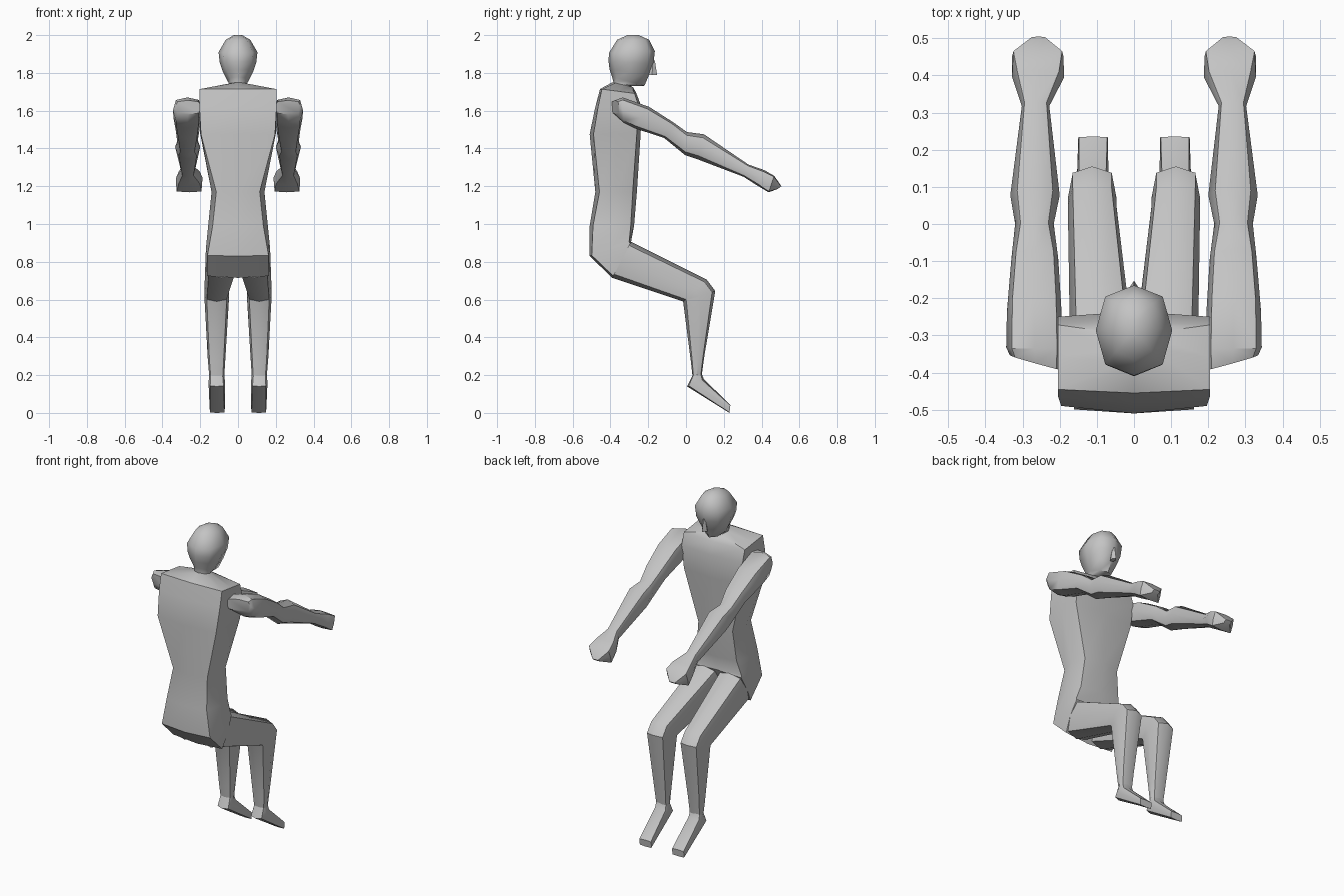
import bpy, bmesh, math

cube = bpy.data.objects.get("Cube")
if cube:
    bpy.data.objects.remove(cube, do_unlink=True)

grey = bpy.data.materials.new("plain grey")
grey.use_nodes = True
grey.diffuse_color = (0.55, 0.55, 0.55, 1)
grey.node_tree.nodes["Principled BSDF"].inputs["Base Color"].default_value = (0.55, 0.55, 0.55, 1)


def loft(name, rings, mirror=False, skew=0.0, angle=40):
    """Skin eight-sided rings: (y, z) of one edge, (y, z) of the opposite edge,
    x range, and how far the diagonal corners reach out (x, along)."""
    bm = bmesh.new()
    loops = []
    for i, (a, b, (x0, x1), (cx, cy)) in enumerate(rings):
        pts = [(1, 0), (cx, cy), (0, 1), (-cx, cy), (-1, 0), (-cx, -cy), (0, -1), (cx, -cy)]
        loop = []
        for u, v in pts:
            x = (x0 + x1) / 2 + u * (x1 - x0) / 2
            y = (a[0] + b[0]) / 2 + v * (a[0] - b[0]) / 2
            z = (a[1] + b[1]) / 2 + v * (a[1] - b[1]) / 2
            if i == 0:
                y += skew * (x - x0)
            loop.append(bm.verts.new((x, y, z)))
        loops.append(loop)
    for p, q in zip(loops, loops[1:]):
        for k in range(8):
            n = (k + 1) % 8
            bm.faces.new((p[k], p[n], q[n], q[k]))
    bm.faces.new(loops[0])
    bm.faces.new(loops[-1])
    bmesh.ops.remove_doubles(bm, verts=bm.verts, dist=0.0005)
    bmesh.ops.recalc_face_normals(bm, faces=bm.faces)
    mesh = bpy.data.meshes.new(name)
    bm.to_mesh(mesh)
    bm.free()
    mesh.materials.append(grey)
    obj = bpy.data.objects.new(name, mesh)
    bpy.context.collection.objects.link(obj)
    bpy.ops.object.select_all(action="DESELECT")
    obj.select_set(True)
    bpy.context.view_layer.objects.active = obj
    bpy.ops.object.shade_smooth_by_angle(angle=math.radians(angle))
    if mirror:
        obj.modifiers.new("Mirror", "MIRROR")
    return obj


def w(h):
    return (-h, h)


ROUND, SOFT, BOXY = (0.72, 0.72), (0.8, 0.8), (0.95, 0.9)

# Torso from the seat up to the neck
loft("torso", [
    ((-0.29, 0.905), (-0.39, 0.715), w(0.172), BOXY),
    ((-0.29, 0.91), (-0.51, 0.83), w(0.17), BOXY),
    ((-0.275, 0.99), (-0.51, 0.99), w(0.158), (0.85, 0.85)),
    ((-0.26, 1.17), (-0.48, 1.17), w(0.14), (0.82, 0.8)),
    ((-0.24, 1.48), (-0.51, 1.475), w(0.2), (0.98, 0.85)),
    ((-0.235, 1.62), (-0.48, 1.62), w(0.204), (1.0, 0.88)),
    ((-0.262, 1.69), (-0.455, 1.715), w(0.204), (1.0, 0.9)),
    ((-0.28, 1.725), (-0.39, 1.75), w(0.045), ROUND),
])

# Neck and head
loft("head", [
    ((-0.28, 1.69), (-0.38, 1.71), w(0.05), ROUND),
    ((-0.29, 1.73), (-0.385, 1.755), w(0.046), ROUND),
    ((-0.22, 1.732), (-0.392, 1.78), w(0.055), ROUND),
    ((-0.195, 1.79), (-0.405, 1.82), w(0.08), (0.75, 0.72)),
    ((-0.172, 1.85), (-0.41, 1.86), w(0.097), (0.75, 0.75)),
    ((-0.165, 1.915), (-0.408, 1.905), w(0.103), (0.75, 0.75)),
    ((-0.195, 1.975), (-0.365, 1.975), w(0.065), (0.75, 0.75)),
    ((-0.25, 2.0), (-0.31, 2.0), w(0.022), ROUND),
], angle=50)

# Nose wedge
loft("nose", [
    ((-0.165, 1.865), (-0.19, 1.865), w(0.004), (0.5, 0.5)),
    ((-0.153, 1.79), (-0.205, 1.79), w(0.018), (0.5, 0.5)),
])

# Arms reaching forward, with closed hands
loft("arms", [
    ((-0.395, 1.655), (-0.39, 1.58), (0.195, 0.334), SOFT),
    ((-0.335, 1.67), (-0.33, 1.535), (0.192, 0.344), SOFT),
    ((-0.195, 1.62), (-0.275, 1.508), (0.195, 0.342), SOFT),
    ((-0.07, 1.54), (-0.115, 1.455), (0.204, 0.33), SOFT),
    ((0.005, 1.487), (-0.005, 1.365), (0.216, 0.32), ROUND),
    ((0.095, 1.475), (0.06, 1.343), (0.2, 0.333), ROUND),
    ((0.33, 1.315), (0.305, 1.25), (0.228, 0.302), SOFT),
    ((0.415, 1.285), (0.375, 1.205), (0.188, 0.328), SOFT),
    ((0.467, 1.255), (0.437, 1.168), (0.19, 0.328), BOXY),
    ((0.505, 1.2), (0.485, 1.185), (0.235, 0.28), SOFT),
], mirror=True, skew=0.28)

# Bent legs: thigh, knee, shin and ankle
loft("legs", [
    ((-0.29, 0.905), (-0.39, 0.715), (0.0, 0.172), SOFT),
    ((0.11, 0.705), (-0.015, 0.59), (0.047, 0.178), SOFT),
    ((0.155, 0.645), (-0.015, 0.588), (0.047, 0.178), SOFT),
    ((0.097, 0.3), (0.026, 0.27), (0.067, 0.16), SOFT),
    ((0.082, 0.19), (0.035, 0.19), (0.073, 0.152), SOFT),
], mirror=True)

# Feet pointing down to the toes
loft("feet", [
    ((0.08, 0.215), (0.035, 0.2), (0.074, 0.152), SOFT),
    ((0.095, 0.178), (0.006, 0.14), (0.068, 0.156), SOFT),
    ((0.235, 0.042), (0.23, 0.0), (0.07, 0.15), BOXY),
], mirror=True)
